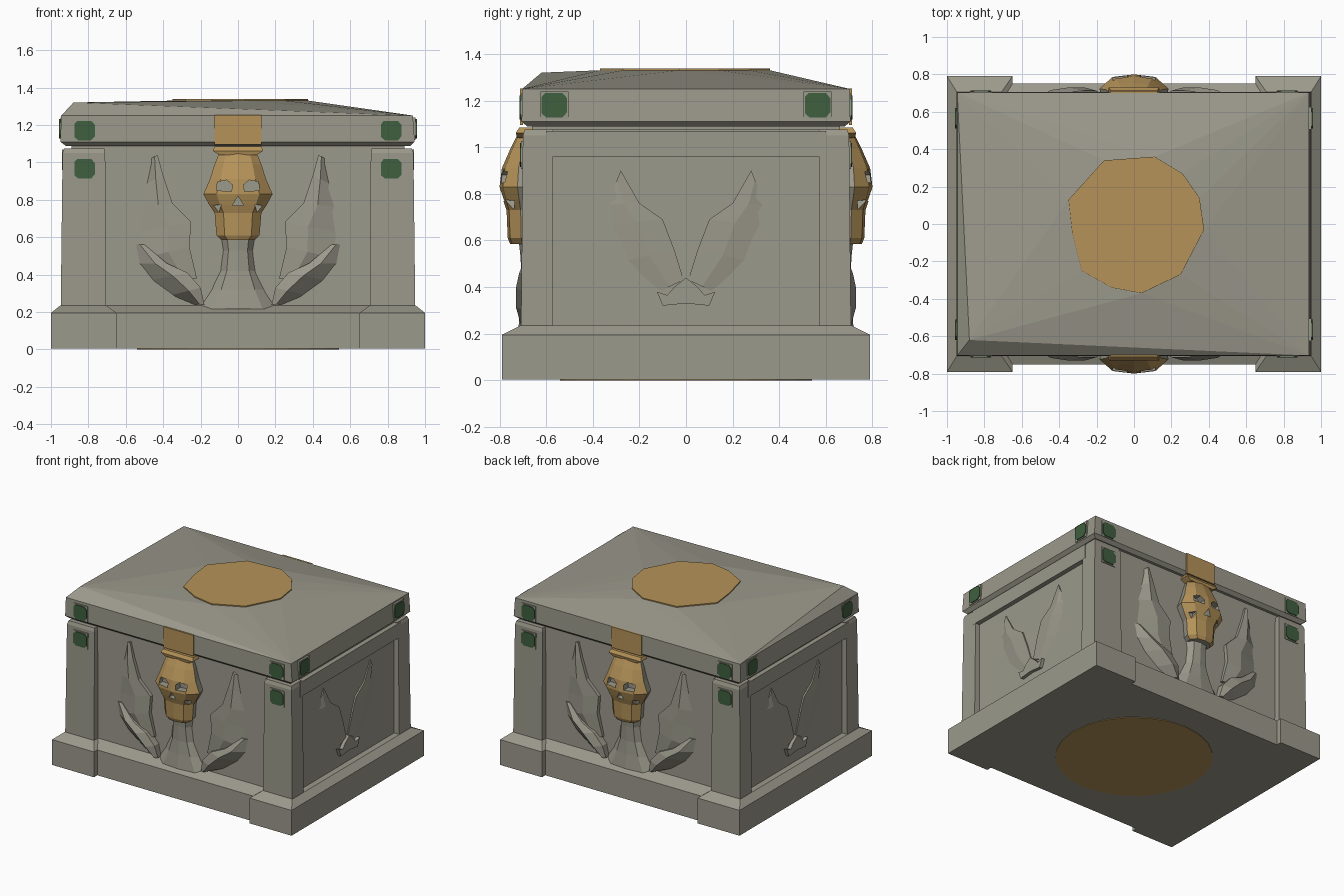
import bpy, bmesh, math
from mathutils import Vector

if "Cube" in bpy.data.objects:
    bpy.data.objects.remove(bpy.data.objects["Cube"])


def material(name, rgb):
    m = bpy.data.materials.new(name)
    m.diffuse_color = (*rgb, 1)
    m.use_nodes = True
    m.node_tree.nodes["Principled BSDF"].inputs["Base Color"].default_value = m.diffuse_color
    return m


STONE = material("grey stone", (0.33, 0.32, 0.26))
GOLD = material("dull gold", (0.46, 0.29, 0.10))
GREEN = material("green gem", (0.05, 0.115, 0.05))


def finish(name, bm, mats):
    bmesh.ops.recalc_face_normals(bm, faces=bm.faces)
    me = bpy.data.meshes.new(name)
    bm.to_mesh(me)
    bm.free()
    for m in mats:
        me.materials.append(m)
    ob = bpy.data.objects.new(name, me)
    bpy.context.collection.objects.link(ob)
    return ob


def loft(name, rings, mats=(STONE,), rule=None):
    """Closed solid through rings of equal length; rule(face) picks the material index."""
    bm = bmesh.new()
    rows = [[bm.verts.new(p) for p in r] for r in rings]
    n = len(rows[0])
    for a, b in zip(rows, rows[1:]):
        for i in range(n):
            bm.faces.new((a[i], a[(i + 1) % n], b[(i + 1) % n], b[i]))
    bm.faces.new(rows[0])
    bm.faces.new(rows[-1])
    if rule:
        bm.normal_update()
        for f in bm.faces:
            f.material_index = rule(f)
    return finish(name, bm, mats)


def rect(x0, x1, y0, y1, z):
    return [(x0, y0, z), (x1, y0, z), (x1, y1, z), (x0, y1, z)]


def box(name, x0, x1, y0, y1, z0, z1, mat=STONE):
    return loft(name, [rect(x0, x1, y0, y1, z0), rect(x0, x1, y0, y1, z1)], (mat,))


# Mappers: u across a wall, v up, d outwards from the middle
def front_map(s):
    return lambda u, d, v: (-s * u, s * d, v)


def side_map(s):
    return lambda u, d, v: (s * d, s * u, v)


# Plinth: two wider ends and a recessed middle, with sloped tops
for s in (-1, 1):
    loft("plinth_end", [rect(s * .65, s, -.79, .79, .004), rect(s * .65, s, -.79, .79, .195),
                        rect(s * .705, s * .95, -.71, .71, .235)])
loft("plinth_middle", [rect(-.66, .66, -.75, .75, .004), rect(-.66, .66, -.75, .75, .195),
                       rect(-.72, .72, -.66, .66, .235)])
ring = [(.54 * math.cos(i * math.pi / 12), .54 * math.sin(i * math.pi / 12)) for i in range(24)]
loft("underside_disc", [[(x, y, z) for x, y in ring] for z in (0, .008)], (GOLD,))

# Body core, corner posts and side panel rails
box("body_core", -.905, .905, -.66, .66, .1, 1.075)
for sx in (-1, 1):
    for sy in (-1, 1):
        loft("corner_post", [rect(sx * .705, sx * .948, sy * .57, sy * .708, .2),
                             rect(sx * .71, sx * .938, sy * .57, sy * .70, 1.05),
                             rect(sx * .715, sx * .93, sy * .57, sy * .692, 1.075)])
    box("side_top_rail", sx * .89, sx * .94, -.6, .6, .96, 1.07)
    box("side_bottom_rail", sx * .89, sx * .947, -.6, .6, .2, .235)
box("lid_seam", -.89, .89, -.66, .66, 1.07, 1.1)

# Lid: convex slab rising to the disc and to one high corner
disc = [(-.35, .13), (-.16, .34), (.11, .36), (.26, .27), (.35, .14), (.375, -.03), (.25, -.27),
        (.04, -.37), (-.12, -.34), (-.28, -.25), (-.33, -.05)]
bm = bmesh.new()
points = (rect(-.92, .92, -.68, .68, 1.088) + rect(-.95, .945, -.705, .705, 1.11)
          + rect(-.945, .935, -.703, .703, 1.25) + [(-.88, -.62, 1.32)]
          + [(x, y, 1.33) for x, y in disc])
for p in points:
    bm.verts.new(p)
bmesh.ops.convex_hull(bm, input=bm.verts)
finish("lid", bm, (STONE,))
loft("lid_disc", [[(x, y, z) for x, y in disc] for z in (1.329, 1.338)], (GOLD,))


# Gems on thin square settings
def gem(mp, u, d, v):
    def square(r, e):
        return [mp(u + a * r, e, v + b * r) for a, b in ((-1, -1), (1, -1), (1, 1), (-1, 1))]
    loft("gem_setting", [square(.06, d - .02), square(.06, d + .005)])
    cut = [(-.055, -.035), (-.035, -.052), (.035, -.052), (.055, -.03),
           (.055, .03), (.035, .052), (-.04, .052), (-.055, .035)]
    loft("gem", [[mp(u + a, e, v + b) for a, b in cut] for e in (d + .003, d + .011)], (GREEN,))


for s in (-1, 1):
    for u in (-.82, .82):
        gem(front_map(s), u, .704, 1.17)
        gem(front_map(s), u, .702, .966)
    for u in (-.565, .565):
        gem(side_map(s), u, .945, 1.18)


# Wing lobes: steep inner edge, crest, slope down to the wall
def lobe(name, mp, mirror, wall, depth, stations):
    rings = []
    for (u0, v0), (u1, v1), k in stations:
        um, vm = u0 * .6 + u1 * .4, v0 * .6 + v1 * .4
        rings.append([mp(mirror * u, wall + d, v) for u, d, v in (
            (u0, -.01, v0), (u0, depth * k * .75, v0), (um, depth * k, vm), (u1, -.01, v1))])
    loft(name, rings)


upper = [((.22, .38), (.40, .37), .7), ((.26, .55), (.54, .48), 1), ((.25, .68), (.56, .62), .9),
         ((.35, .78), (.54, .76), .9), ((.40, .93), (.50, .88), .8), ((.43, 1.04), (.47, 1.02), .5)]
lower = [((.18, .24), (.24, .24), .7), ((.20, .33), (.36, .29), 1), ((.27, .41), (.47, .37), 1),
         ((.38, .46), (.54, .46), .8), ((.50, .56), (.56, .56), .2)]
side = [((.01, .43), (.16, .36), .5), ((.05, .56), (.32, .50), .8), ((.10, .69), (.38, .66), 1),
        ((.20, .76), (.37, .75), .9), ((.28, .90), (.32, .80), .6)]
for s in (-1, 1):
    for m in (-1, 1):
        lobe("upper_wing", front_map(s), m, .66, .04, upper)
        lobe("lower_wing", front_map(s), m, .66, .07, lower)
        lobe("side_wing", side_map(s), m, .905, .016, side)
        mp = side_map(s)
        foot = [(.0, .33), (.1, .32), (.125, .38), (.08, .365), (.05, .40), (.0, .44)]
        loft("side_claw", [[mp(m * u, d, v) for u, v in foot] for d in (.90, .93)])

    # Flared tail under the skull
    mp = front_map(s)
    tail = [(.22, .215, .06), (.15, .32, .05), (.10, .42, .045), (.085, .53, .05), (.10, .62, .06)]
    loft("tail", [[mp(u, .66 + d, v) for u, d in (
        (-w, -.01), (-w * .6, e * .8), (0, e), (w * .6, e * .8), (w, -.01))] for w, v, e in tail])

    # Skull: half-round rings of (half width, height, front distance)
    levels = [(.09, .585, .755), (.115, .61, .765), (.125, .73, .77), (.155, .775, .785),
              (.185, .83, .80), (.15, .91, .79), (.125, .99, .755), (.10, 1.05, .725)]
    rings = []
    for w, v, f in levels:
        b = f - .66
        rings.append([mp(u, d, v) for u, d in (
            (-w * .9, .65), (-w, .66 + b * .45), (-w * .62, .66 + b * .9), (0, f),
            (w * .62, .66 + b * .9), (w, .66 + b * .45), (w * .9, .65))])
    skull = loft("skull", rings, (GOLD, STONE),
                 lambda f: int(abs(f.calc_center_median().y) < .70 or f.normal.z < -.95 or
                               f.calc_center_median().z < .59))

    # Eye, nose and cheek hollows cut with grey walls
    holes = [[(-.115, .85), (-.035, .845), (-.03, .88), (-.06, .905), (-.11, .895)],
             [(.115, .85), (.035, .845), (.03, .88), (.06, .905), (.11, .895)],
             [(-.03, .77), (.03, .77), (.0, .82)],
             [(-.16, .71), (-.10, .735), (-.09, .775), (-.16, .765)],
             [(.16, .71), (.10, .735), (.09, .775), (.16, .765)]]
    cutters = []
    for h in holes:
        c = loft("skull_cutter", [[mp(u, d, v) for u, v in h] for d in (.735, .9)],
                 (GOLD, STONE), lambda f: 1)
        c.hide_render = True
        mod = skull.modifiers.new("hollow", "BOOLEAN")
        mod.operation, mod.solver, mod.object = "DIFFERENCE", "EXACT", c
        cutters.append(c)
    bpy.context.view_layer.update()
    cut = bpy.data.meshes.new_from_object(skull.evaluated_get(bpy.context.evaluated_depsgraph_get()))
    skull.modifiers.clear()
    skull.data = cut
    for c in cutters:
        bpy.data.objects.remove(c)

    # Collar above the skull and gold clasp on the lid
    loft("skull_collar", [[mp(u, d, v) for u, d in ((-w, .65), (-w, f), (w, f), (w, .65))]
                          for w, v, f in ((.10, 1.04, .725), (.135, 1.062, .73), (.125, 1.085, .715))], (GOLD,))
    loft("lid_clasp", [[mp(u, d, v) for u, d in ((-.125, .70), (.125, .70), (.125, .712), (-.125, .712))]
                       for v in (1.095, 1.252)], (GOLD,))
